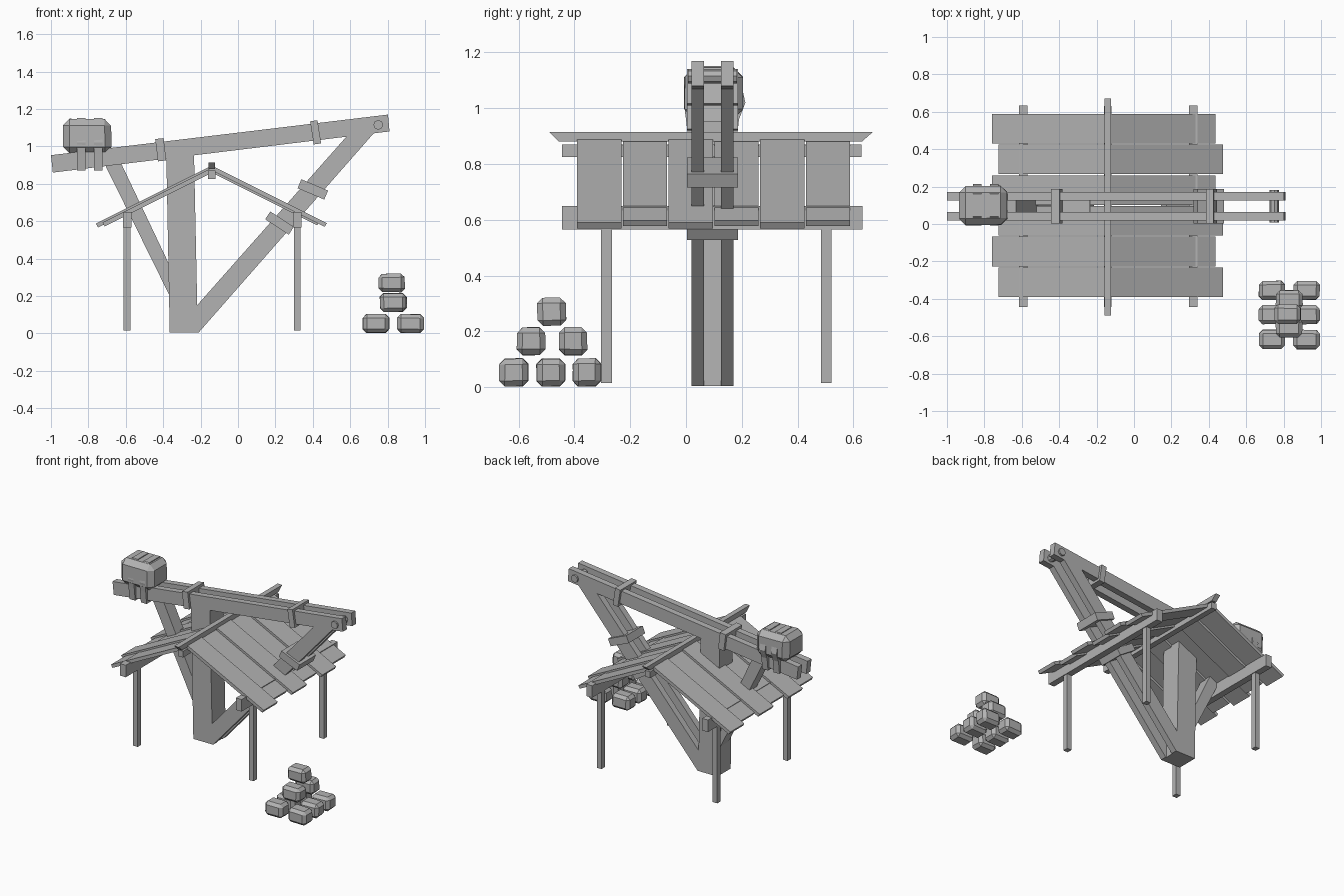
import bpy, bmesh, random
from math import radians, sin, cos
from mathutils import Vector

random.seed(4)
cube = bpy.data.objects.get("Cube")
if cube:
    bpy.data.objects.remove(cube, do_unlink=True)

grey = bpy.data.materials.new("weathered_grey")
grey.use_nodes = True
COLOR = (0.45, 0.45, 0.45, 1)
grey.diffuse_color = COLOR
grey.node_tree.nodes["Principled BSDF"].inputs["Base Color"].default_value = COLOR


def finish(name, bm):
    bmesh.ops.recalc_face_normals(bm, faces=bm.faces)
    mesh = bpy.data.meshes.new(name)
    bm.to_mesh(mesh)
    bm.free()
    mesh.materials.append(grey)
    obj = bpy.data.objects.new(name, mesh)
    bpy.context.collection.objects.link(obj)
    return obj


def prism(name, outline, lo, hi, axis="y"):
    """Extrude an xz outline along y, or a yz outline along x."""
    bm = bmesh.new()
    place = (lambda a, b, t: (a, t, b)) if axis == "y" else (lambda a, b, t: (t, a, b))
    rings = [[bm.verts.new(place(a, b, t)) for a, b in outline] for t in (lo, hi)]
    n = len(outline)
    bm.faces.new(rings[0])
    bm.faces.new(rings[1])
    for i in range(n):
        j = (i + 1) % n
        bm.faces.new((rings[0][i], rings[0][j], rings[1][j], rings[1][i]))
    return finish(name, bm)


def box(name, x, y, z):
    return prism(name, [(x[0], z[0]), (x[1], z[0]), (x[1], z[1]), (x[0], z[1])], *y)


def tilted(name, cx, cz, length, height, degrees, y):
    """Box turned about y, centred at (cx, cz)."""
    c, s = cos(radians(degrees)), sin(radians(degrees))
    corners = [(-length / 2, -height / 2), (length / 2, -height / 2),
               (length / 2, height / 2), (-length / 2, height / 2)]
    return prism(name, [(cx + a * c - b * s, cz + a * s + b * c) for a, b in corners], *y)


def boulder(name, center, size, bevel, jitter):
    """Chipped block: a jittered cube with chamfered edges."""
    bm = bmesh.new()
    bmesh.ops.create_cube(bm, size=1)
    for v in bm.verts:
        wobble = Vector([1 - random.random() * jitter for _ in range(3)])
        v.co = Vector(center) + Vector([a * b * w for a, b, w in zip(v.co, size, wobble)])
    bmesh.ops.bevel(bm, geom=bm.edges[:], offset=bevel, segments=1, affect="EDGES")
    return finish(name, bm)


# Twin side beams of the crane
SIDES = {"front": (0.02, 0.065), "back": (0.125, 0.17)}
STRAP_Y = (0.003, 0.187)
for side, y in SIDES.items():
    prism(f"arm_beam_{side}", [(-0.99, 0.86), (0.81, 1.08), (0.802, 1.17), (-1, 0.953)], *y)
    prism(f"long_brace_{side}", [(-0.29, 0.07), (-0.27, 0.005), (-0.21, 0.005),
                                 (0.73, 1.075), (0.6, 1.075)], *y)

# Main post and short brace
prism("main_post", [(-0.365, 0.005), (-0.215, 0.005), (-0.235, 0.952), (-0.383, 0.935)], 0.02, 0.17)
prism("short_brace", [(-0.72, 0.92), (-0.36, 0.19), (-0.34, 0.31), (-0.63, 0.92)], 0.05, 0.14)

# Pivot pin at the raised end
bm = bmesh.new()
bmesh.ops.create_cone(bm, cap_ends=True, segments=8, radius1=0.026, radius2=0.026, depth=0.175)
for v in bm.verts:
    v.co = Vector((0.75 + v.co.x, 0.095 + v.co.z, 1.115 + v.co.y))
finish("pivot_pin", bm)

# Binding straps on arm and brace
tilted("arm_strap_low", -0.413, 0.982, 0.045, 0.12, 7, STRAP_Y)
tilted("arm_strap_high", 0.415, 1.075, 0.04, 0.125, 9, STRAP_Y)
tilted("brace_strap_high", 0.4, 0.77, 0.155, 0.052, -23, STRAP_Y)
tilted("brace_strap_low", 0.222, 0.59, 0.15, 0.05, -33, STRAP_Y)

# Counterweight with its two bands
boulder("counterweight", (-0.805, 0.1, 1.055), (0.265, 0.215, 0.19), 0.035, 0.06)
for name, x in (("band_left", -0.86), ("band_right", -0.77)):
    band = [(0.01, 0.87), (0.18, 0.87), (0.19, 0.96), (0.213, 1.02), (0.19, 1.12),
            (0.16, 1.152), (0.04, 1.152), (0.008, 1.12), (-0.008, 1.02), (0, 0.96)]
    prism("counterweight_" + name, band, x, x + 0.045, axis="x")

# Canopy frame: ridge, eave beams and legs
RIDGE = -0.14
prism("ridge_cap", [(-0.455, 0.88), (0.63, 0.88), (0.67, 0.915), (-0.49, 0.915)],
      RIDGE - 0.018, RIDGE + 0.018, axis="x")
box("ridge_beam", (RIDGE - 0.02, RIDGE + 0.02), (-0.445, 0.63), (0.825, 0.87))
for side, x in (("right", -0.593), ("left", 0.317)):
    box(f"eave_beam_{side}", (x - 0.023, x + 0.023), (-0.445, 0.633), (0.565, 0.65))
    for end, y in (("front", -0.285), ("back", 0.503)):
        box(f"canopy_leg_{side}_{end}", (x - 0.018, x + 0.018), (y - 0.019, y + 0.019), (0.015, 0.58))

# Canopy planks, alternating long and short on both slopes
SLOPE = 0.5
for row in range(6):
    y0 = -0.39 + row * 0.164
    odd = row % 2
    for side, sign, reach in (("left", 1, 0.575 if odd else 0.615),
                              ("right", -1, 0.62 if odd else 0.585)):
        top = 0.885 if odd else 0.897
        if side == "right":
            top = 0.897 if odd else 0.885
        thick = 0.026
        drop = top - SLOPE * reach
        outline = [(RIDGE, top), (RIDGE + sign * reach, drop),
                   (RIDGE + sign * (reach - 0.012), drop - 0.02), (RIDGE, top - thick)]
        prism(f"canopy_plank_{side}_{row + 1}", outline, y0, y0 + 0.158)

# Stacked boulders
STONE = (0.147, 0.107, 0.103)
spots = [(x, y, 0.053) for x in (0.738, 0.923) for y in (-0.617, -0.485, -0.355)]
spots += [(0.83, y, 0.165) for y in (-0.555, -0.405)]
spots.append((0.822, -0.482, 0.27))
for i, spot in enumerate(spots):
    boulder(f"stacked_boulder_{i + 1}", spot, STONE, 0.02, 0.08)
